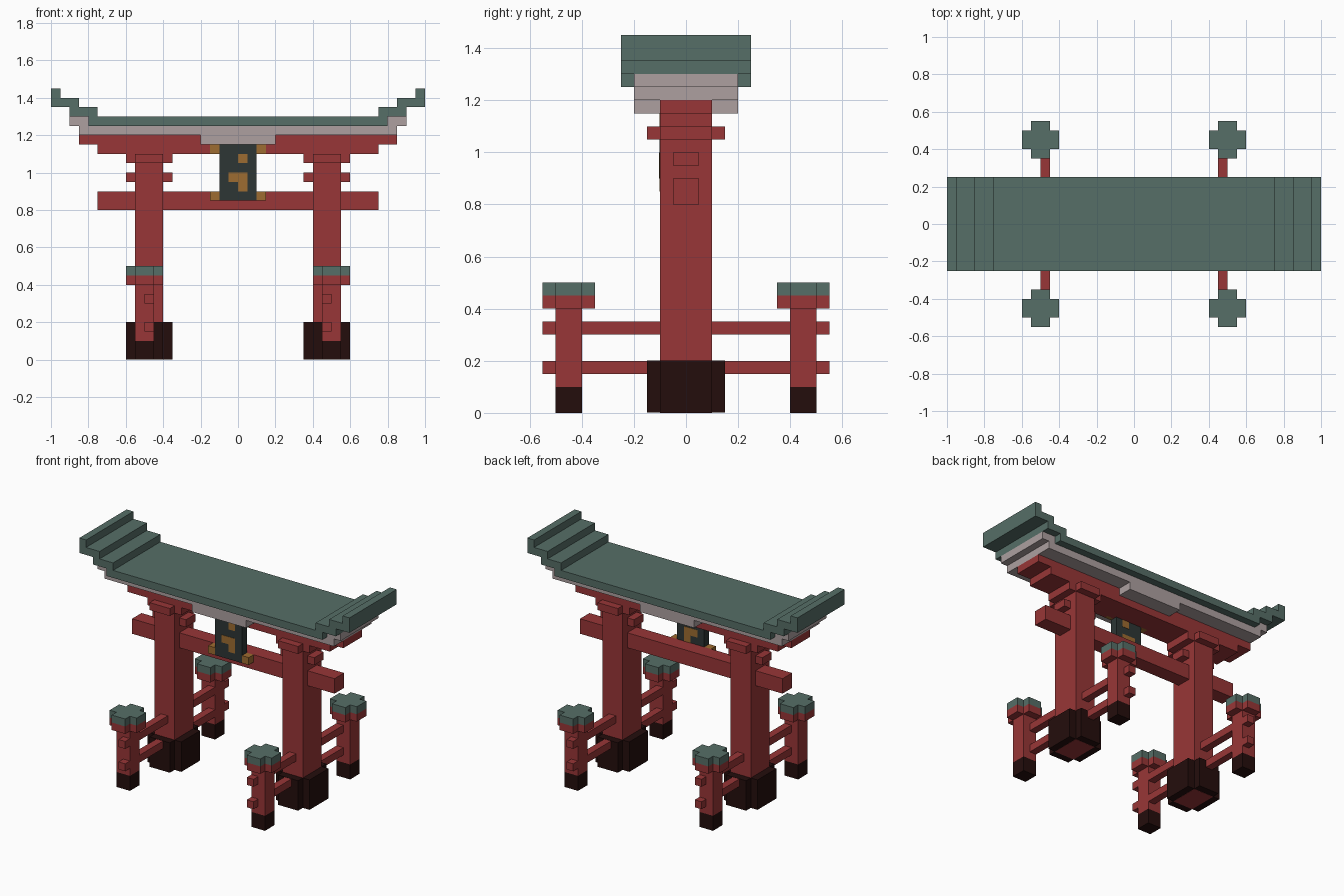
import bpy
import bmesh
from mathutils import Vector

cube = bpy.data.objects.get("Cube")
if cube:
    bpy.data.objects.remove(cube, do_unlink=True)


def material(name, hex_code):
    """Flat material from an sRGB hex code, stored as linear values."""
    srgb = [int(hex_code[i:i + 2], 16) / 255 for i in (0, 2, 4)]
    colour = [((c + 0.055) / 1.055) ** 2.4 if c > 0.04 else c / 12.92 for c in srgb] + [1]
    mat = bpy.data.materials.new(name)
    mat.use_nodes = True
    mat.diffuse_color = colour
    shader = mat.node_tree.nodes["Principled BSDF"]
    shader.inputs["Base Color"].default_value = colour
    shader.inputs["Roughness"].default_value = 0.9
    return mat


RED = material("red_paint", "983637")
GREEN = material("green_roof", "566e67")
STONE = material("pale_trim", "ada0a0")
DARK = material("dark_footing", "240d0c")
SLATE = material("slate_plaque", "2d3635")
GOLD = material("gold", "9e6c31")


def extrude(name, outline, depth, mat):
    """Close an outline of 3D points and extrude it by a vector."""
    bm = bmesh.new()
    face = bm.faces.new([bm.verts.new(p) for p in outline])
    result = bmesh.ops.extrude_face_region(bm, geom=[face], use_keep_orig=True)
    moved = [g for g in result["geom"] if isinstance(g, bmesh.types.BMVert)]
    bmesh.ops.translate(bm, verts=moved, vec=Vector(depth))
    bmesh.ops.recalc_face_normals(bm, faces=bm.faces)
    mesh = bpy.data.meshes.new(name)
    bm.to_mesh(mesh)
    bm.free()
    mesh.materials.append(mat)
    obj = bpy.data.objects.new(name, mesh)
    bpy.context.collection.objects.link(obj)
    return obj


def box(name, x, y, z, mat):
    """Block from its (low, high) range on each axis."""
    outline = [(x[0], y[0], z[0]), (x[1], y[0], z[0]), (x[1], y[1], z[0]), (x[0], y[1], z[0])]
    return extrude(name, outline, (0, 0, z[1] - z[0]), mat)


def cross(name, cx, cy, hx, hy, z, mat, step=0.05):
    """Upright block whose four corners are notched by one step."""
    ix, iy = hx - step, hy - step
    quarter = [(hx, iy), (ix, iy), (ix, hy)]
    points = quarter + [(-px, py) for px, py in reversed(quarter)]
    points += [(-px, -py) for px, py in points]
    outline = [(cx + px, cy + py, z[0]) for px, py in points]
    return extrude(name, outline, (0, 0, z[1] - z[0]), mat)


def stepped(name, half, depth, mat):
    """Mirror a half profile in x and z, and extrude it front to back."""
    points = half + [(-px, pz) for px, pz in reversed(half)]
    outline = [(px, -depth, pz) for px, pz in points]
    return extrude(name, outline, (0, 2 * depth, 0), mat)


# Roof with upswept ends, and the trim beneath it
stepped("roof", [(0.8, 1.25), (0.8, 1.3), (0.9, 1.3), (0.9, 1.35), (1, 1.35), (1, 1.45),
                 (0.95, 1.45), (0.95, 1.4), (0.85, 1.4), (0.85, 1.35), (0.75, 1.35),
                 (0.75, 1.3)], 0.25, GREEN)
stepped("roof_trim", [(0.2, 1.15), (0.2, 1.2), (0.85, 1.2), (0.85, 1.25), (0.9, 1.25),
                      (0.9, 1.3), (0.8, 1.3), (0.8, 1.25)], 0.2, STONE)

# Cross beams
stepped("upper_beam", [(0.75, 1.1), (0.75, 1.15), (0.85, 1.15), (0.85, 1.2)], 0.1, RED)
box("lower_beam", (-0.75, 0.75), (-0.05, 0.05), (0.8, 0.9), RED)

# Pillars, footings, brackets and the low side supports
for side, s in (("left", 1), ("right", -1)):
    px = s * 0.475
    box(side + "_pillar", (px - 0.075, px + 0.075), (-0.1, 0.1), (0, 1.1), RED)
    cross(side + "_footing", px, 0, 0.125, 0.15, (0.001, 0.201), DARK)
    cross(side + "_collar", px, 0, 0.125, 0.15, (1.05, 1.1), RED)
    box(side + "_bracket", (px - 0.125, px + 0.125), (-0.05, 0.05), (0.95, 1), RED)
    for level, z in (("lower", 0.15), ("upper", 0.3)):
        box(f"{side}_{level}_rail", (px - 0.025, px + 0.025), (-0.55, 0.55),
            (z, z + 0.05), RED)
    for end, e in (("front", -1), ("back", 1)):
        x, y = s * 0.5, e * 0.45
        name = f"{side}_{end}_post"
        xr, yr = (x - 0.05, x + 0.05), (y - 0.05, y + 0.05)
        box(name, xr, yr, (0.1, 0.4), RED)
        box(name + "_foot", xr, yr, (0, 0.1), DARK)
        cross(name + "_collar", x, y, 0.1, 0.1, (0.4, 0.45), RED)
        cross(name + "_cap", x, y, 0.1, 0.1, (0.45, 0.5), GREEN)

# Plaque with gold corners and inlay blocks set through its thickness
thickness = (-0.101, -0.05)
box("plaque", (-0.1, 0.1), thickness, (0.85, 1.15), SLATE)
for side, x in (("left", 0.1), ("right", -0.15)):
    for level, z in (("lower", 0.85), ("upper", 1.1)):
        box(f"plaque_{side}_{level}_corner", (x, x + 0.05), thickness, (z, z + 0.05), GOLD)
inlay = (-0.103, -0.048)
box("plaque_inlay_top", (0, 0.05), inlay, (1.05, 1.1), GOLD)
box("plaque_inlay_middle", (-0.05, 0.05), inlay, (0.95, 1), GOLD)
box("plaque_inlay_bottom", (0, 0.05), inlay, (0.9, 0.95), GOLD)
